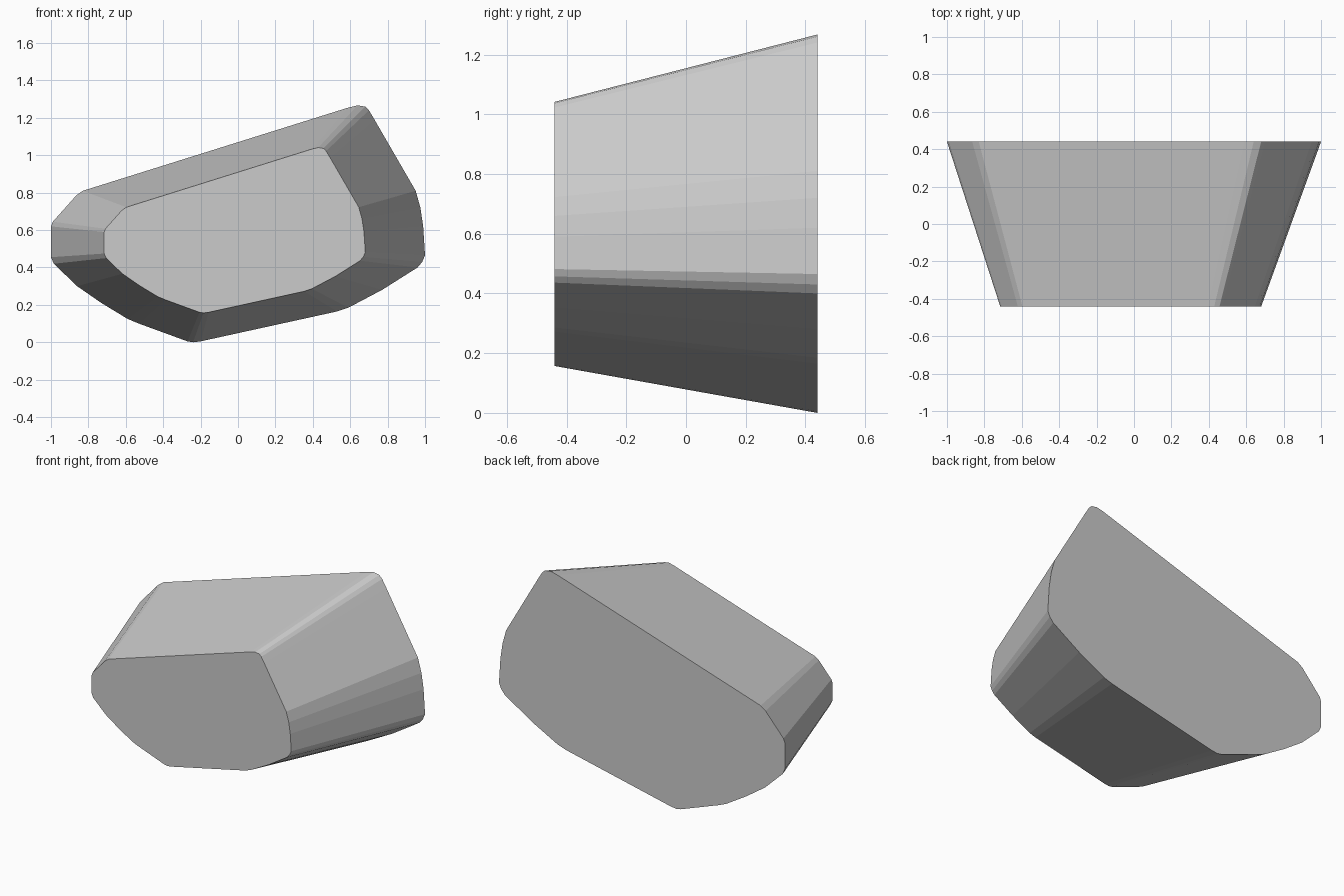
import bpy, bmesh

if "Cube" in bpy.data.objects:
    bpy.data.objects.remove(bpy.data.objects["Cube"])

# Outline of the large rear face (x, z)
OUTLINE = [(-0.24, 0.0), (-0.2, 0.005), (0.53, 0.165), (0.59, 0.185),
           (0.77, 0.28), (0.96, 0.40), (0.985, 0.43), (1.0, 0.465),
           (0.99, 0.62), (0.975, 0.72), (0.95, 0.81), (0.73, 1.19),
           (0.70, 1.24), (0.68, 1.26), (0.64, 1.267), (0.59, 1.255),
           (-0.83, 0.81), (-0.865, 0.785), (-0.99, 0.645), (-1.0, 0.62),
           (-1.0, 0.455), (-0.985, 0.42), (-0.86, 0.30), (-0.73, 0.21),
           (-0.59, 0.125), (-0.53, 0.10), (-0.27, 0.005)]
HALF_DEPTH = 0.44
TAPER = 0.698

# Tapered block: the outline shrinks towards the front
bm = bmesh.new()
back = [bm.verts.new((x, HALF_DEPTH, z)) for x, z in OUTLINE]
front = [bm.verts.new((x * TAPER - 0.0175, -HALF_DEPTH, z * TAPER + 0.157))
         for x, z in OUTLINE]
bm.faces.new(front)
bm.faces.new(back[::-1])
n = len(OUTLINE)
for i in range(n):
    j = (i + 1) % n
    bm.faces.new((front[i], back[i], back[j], front[j]))
bmesh.ops.recalc_face_normals(bm, faces=bm.faces[:])

mesh = bpy.data.meshes.new("tapered_block")
bm.to_mesh(mesh)
bm.free()
block = bpy.data.objects.new("tapered_block", mesh)
bpy.context.collection.objects.link(block)

# Plain grey
grey = bpy.data.materials.new("grey")
grey.diffuse_color = (0.6, 0.6, 0.6, 1)
grey.use_nodes = True
grey.node_tree.nodes["Principled BSDF"].inputs["Base Color"].default_value = grey.diffuse_color
mesh.materials.append(grey)
